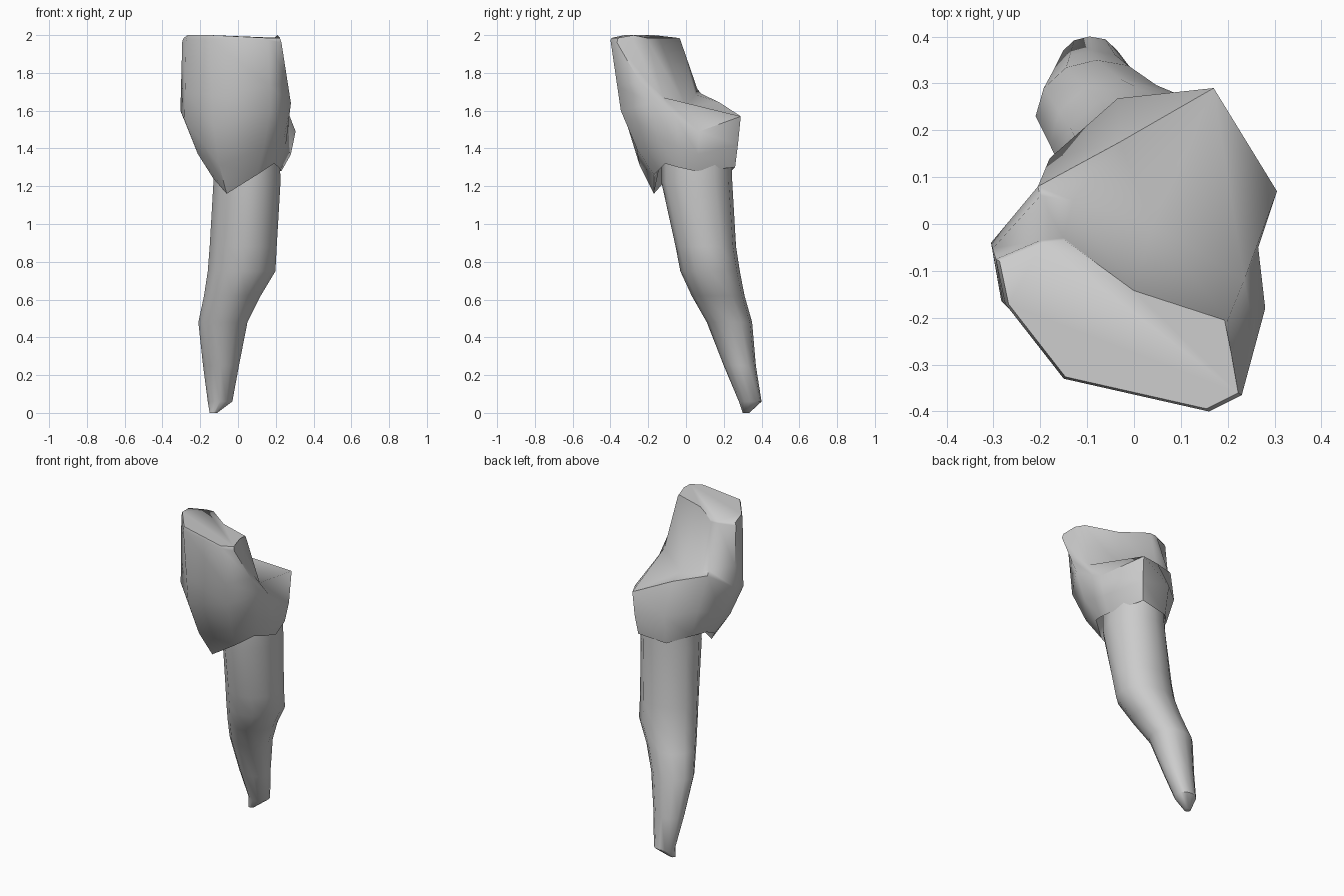
import bpy, bmesh, math
from mathutils import Vector

if "Cube" in bpy.data.objects:
    bpy.data.objects.remove(bpy.data.objects["Cube"])


def loft(name, rings, angle):
    """Skin a stack of equal-count rings, cap both ends, shade smooth by angle."""
    bm = bmesh.new()
    loops = [[bm.verts.new(p) for p in ring] for ring in rings]
    n = len(loops[0])
    for a, b in zip(loops, loops[1:]):
        for i in range(n):
            j = (i + 1) % n
            bm.faces.new((a[i], a[j], b[j], b[i]))
    bm.faces.new(loops[0])
    bm.faces.new(loops[-1])
    bmesh.ops.recalc_face_normals(bm, faces=bm.faces[:])
    mesh = bpy.data.meshes.new(name)
    bm.to_mesh(mesh)
    bm.free()
    obj = bpy.data.objects.new(name, mesh)
    bpy.context.collection.objects.link(obj)
    bpy.ops.object.select_all(action='DESELECT')
    obj.select_set(True)
    bpy.context.view_layer.objects.active = obj
    bpy.ops.object.shade_smooth_by_angle(angle=math.radians(angle))
    return obj


def vectors(points):
    return [Vector(p) for p in points]


def about(ring, scale, z=None):
    """Scale a ring in plan about its own centre, optionally at a new height."""
    c = sum(ring, Vector()) / len(ring)
    return [Vector((c.x + (p.x - c.x) * scale, c.y + (p.y - c.y) * scale,
                    p.z if z is None else z)) for p in ring]


# Crown: rings run from the front right corner, round the back, to the front
edge = vectors([(.16, -.40, 1.975), (.23, -.365, 1.96), (.215, -.28, 1.97),
                (.20, -.205, 1.975), (0, -.14, 1.98), (-.15, -.03, 1.975),
                (-.20, -.035, 1.975), (-.295, -.075, 1.97),
                (-.275, -.17, 1.97), (-.15, -.33, 1.98)])
shelf = vectors([(.17, -.345, 1.60), (.28, -.18, 1.64), (.265, -.05, 1.56),
                 (.305, .07, 1.49), (.17, .29, 1.57), (-.03, .175, 1.645),
                 (-.205, .08, 1.69), (-.305, -.04, 1.60),
                 (-.283, -.165, 1.55), (-.13, -.31, 1.52)])
collar = vectors([(.10, -.17, 1.26), (.19, -.11, 1.32), (.215, -.04, 1.30),
                  (.23, .05, 1.28), (.15, .26, 1.30), (-.03, .24, 1.28),
                  (-.13, .13, 1.31), (-.145, 0, 1.29),
                  (-.13, -.10, 1.24), (-.06, -.17, 1.16)])

# Foot of the hollow back wall; elsewhere it follows the outer side
wall = [t.lerp(s, .65) for t, s in zip(edge, shelf)]
for i, p in {2: (.25, -.20, 1.75), 3: (.235, -.12, 1.67), 4: (.04, 0, 1.62),
             5: (-.13, .05, 1.685), 6: (-.20, .06, 1.715)}.items():
    wall[i] = Vector(p)

# Belly bulges outwards, most of all under the back left rim
belly = about([s.lerp(c, .58) for s, c in zip(shelf, collar)], 1.08)
belly[4] = Vector((.165, .275, 1.42))
belly[5] = Vector((-.035, .268, 1.46))
belly[6] = Vector((-.18, .14, 1.48))
tip = about(edge, .97, 2.0)
for i in range(3, 8):
    tip[i].z = 1.985
tip[0].z = tip[1].z = 1.985
tuck = about(collar, .75, 1.38)
loft("tooth_crown", [tip, edge, wall, shelf, belly, collar, tuck], 62)

# Root: tapering sections as (x min, x max, y min, y max, z)
sections = [(-.12, .22, -.13, .24, 1.40), (-.13, .225, -.13, .245, 1.22),
            (-.15, .205, -.055, .265, .88), (-.16, .198, -.03, .285, .75),
            (-.18, .12, .03, .31, .62), (-.21, .05, .11, .35, .48),
            (-.185, .005, .20, .37, .25), (-.16, -.03, .28, .40, .06),
            (-.15, -.11, .30, .335, 0)]
rings = []
for x0, x1, y0, y1, z in sections:
    ring = []
    for k in range(12):
        a = 2 * math.pi * k / 12
        # oval, flattened towards the front left
        c, s = math.cos(a), math.sin(a)
        f = .9 if c < -.1 and s < -.1 else 1.04 if c * s > .1 else 1
        ring.append(Vector(((x0 + x1) / 2 + f * c * (x1 - x0) / 2,
                            (y0 + y1) / 2 + f * s * (y1 - y0) / 2, z)))
    rings.append(ring)
loft("tooth_root", rings, 50)
